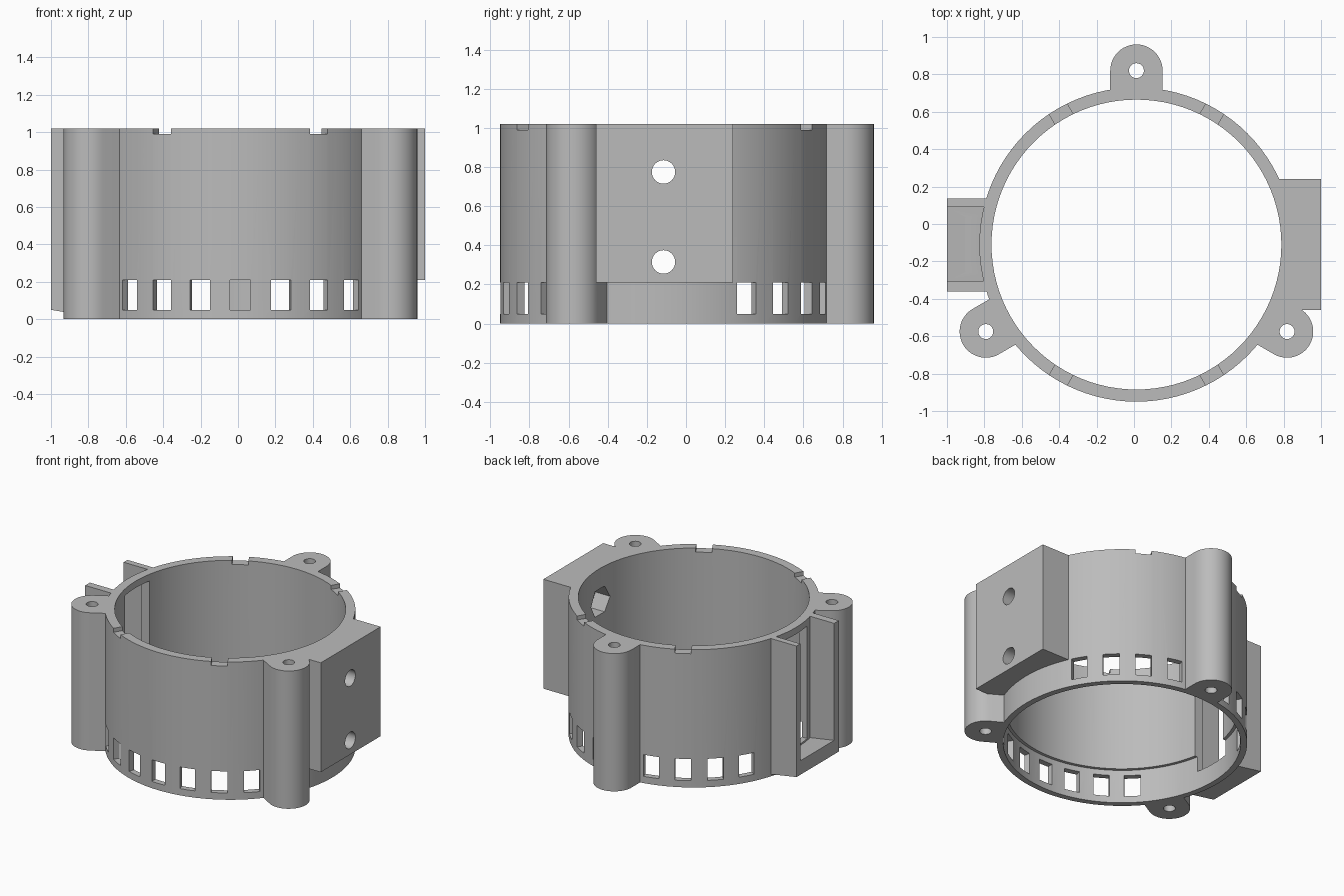
import bpy, bmesh, math
from mathutils import Matrix, Vector

if "Cube" in bpy.data.objects:
    bpy.data.objects.remove(bpy.data.objects["Cube"])

CX, CY, H = 0.013, -0.11, 1.02      # ring centre and height
R_OUT, R_IN, R_LIP = 0.84, 0.775, 0.797

grey = bpy.data.materials.new("grey plastic")
grey.diffuse_color = (0.5, 0.5, 0.5, 1)
grey.use_nodes = True
grey.node_tree.nodes["Principled BSDF"].inputs["Base Color"].default_value = grey.diffuse_color


def make(name, bm):
    bmesh.ops.recalc_face_normals(bm, faces=bm.faces)
    me = bpy.data.meshes.new(name)
    bm.to_mesh(me)
    bm.free()
    ob = bpy.data.objects.new(name, me)
    bpy.context.collection.objects.link(ob)
    me.materials.append(grey)
    return ob


def prism(name, pts, direction):
    """Extrude a closed 3D outline along a direction."""
    bm = bmesh.new()
    f = bm.faces.new([bm.verts.new(p) for p in pts])
    r = bmesh.ops.extrude_face_region(bm, geom=[f])
    bmesh.ops.translate(bm, vec=direction,
                        verts=[v for v in r["geom"] if isinstance(v, bmesh.types.BMVert)])
    return make(name, bm)


def cylinder(name, x, y, r, z0, z1, n=96):
    pts = [(x + r * math.cos(2 * math.pi * i / n), y + r * math.sin(2 * math.pi * i / n), z0)
           for i in range(n)]
    return prism(name, pts, (0, 0, z1 - z0))


def cross_cylinder(name, y, z, r, x0, x1, n):
    """Cylinder lying along x."""
    pts = [(x0, y + r * math.cos(2 * math.pi * i / n), z + r * math.sin(2 * math.pi * i / n))
           for i in range(n)]
    return prism(name, pts, (x1 - x0, 0, 0))


def box(name, x0, x1, y0, y1, z0, z1):
    return prism(name, [(x0, y0, z0), (x1, y0, z0), (x1, y1, z0), (x0, y1, z0)], (0, 0, z1 - z0))


def radial_box(name, deg, width, z0, z1):
    """Box through the ring wall at an angle."""
    ob = box(name, 0.7, 0.9, -width / 2, width / 2, z0, z1)
    ob.data.transform(Matrix.Translation((CX, CY, 0)) @ Matrix.Rotation(math.radians(deg), 4, 'Z'))
    return ob


def boolean(target, tool, op):
    m = target.modifiers.new(op, 'BOOLEAN')
    m.object, m.operation, m.solver = tool, op, 'EXACT'
    dg = bpy.context.evaluated_depsgraph_get()
    me = bpy.data.meshes.new_from_object(target.evaluated_get(dg))
    target.modifiers.clear()
    target.data = me
    bpy.data.objects.remove(tool)


housing = cylinder("ring_housing", CX, CY, R_OUT, 0, H)

# Screw lugs: rounded posts at three angles
lugs = []
for deg in (90, 210, 330):
    a = math.radians(deg)
    u, v = Vector((math.cos(a), math.sin(a), 0)), Vector((-math.sin(a), math.cos(a), 0))
    c = Vector((CX, CY, 0))
    pts = [c + u * 0.79 - v * 0.14]
    for i in range(25):
        t = math.pi * (i / 24 - 0.5)
        pts.append(c + u * (0.93 + 0.14 * math.cos(t)) + v * 0.14 * math.sin(t))
    pts.append(c + u * 0.79 + v * 0.14)
    boolean(housing, prism("lug", pts, (0, 0, H)), 'UNION')
    lugs.append(c + u * 0.93)

# Mounting block on the right
boolean(housing, box("block", 0.6, 1.0, -0.46, 0.24, 0.21, H), 'UNION')

# Slotted bracket on the left with a sloping floor
bracket = prism("bracket", [(-1, -0.36, 0.05), (-0.7, -0.36, 0.0), (-0.7, -0.36, H), (-1, -0.36, H)],
                (0, 0.495, 0))
boolean(housing, bracket, 'UNION')
slot = prism("slot", [(-1.1, -0.305, 0.17), (-0.7, -0.305, 0.105), (-0.7, -0.305, 1.1),
                      (-1.1, -0.305, 1.1)], (0, 0.395, 0))
keep = cylinder("keep", CX, CY, R_OUT, -0.1, 1.2)
boolean(slot, keep, 'DIFFERENCE')
boolean(housing, slot, 'DIFFERENCE')

# Bore with a wider recess at the bottom
boolean(housing, cylinder("bore", CX, CY, R_IN, -0.1, 1.2), 'DIFFERENCE')
boolean(housing, cylinder("recess", CX, CY, R_LIP, -0.1, 0.25), 'DIFFERENCE')

# Window behind the bracket
boolean(housing, box("window", -0.9, -0.6, -0.255, 0.035, 0.137, 0.97), 'DIFFERENCE')

# Screw holes in the lugs
for p in lugs:
    boolean(housing, cylinder("screw", p.x, p.y, 0.04, -0.1, 1.2, 24), 'DIFFERENCE')

# Block holes with hexagonal nut pockets on the inside
for z in (0.315, 0.775):
    boolean(housing, cross_cylinder("bolt", -0.115, z, 0.06, 0.6, 1.1, 32), 'DIFFERENCE')
    boolean(housing, cross_cylinder("nut", -0.115, z, 0.11, 0.6, 0.9, 6), 'DIFFERENCE')

# Vents around the foot
for deg in [*range(30, 76, 15), *range(105, 151, 15), *range(225, 316, 15)]:
    boolean(housing, radial_box("vent", deg, 0.11, 0.05, 0.21), 'DIFFERENCE')

# Notches in the top rim
for deg in (60, 120, 240, 300):
    boolean(housing, radial_box("notch", deg, 0.11, 0.99, 1.1), 'DIFFERENCE')

housing.data.materials.clear()
housing.data.materials.append(grey)
bpy.context.view_layer.objects.active = housing
housing.select_set(True)
bpy.ops.object.shade_smooth_by_angle(angle=math.radians(30))
